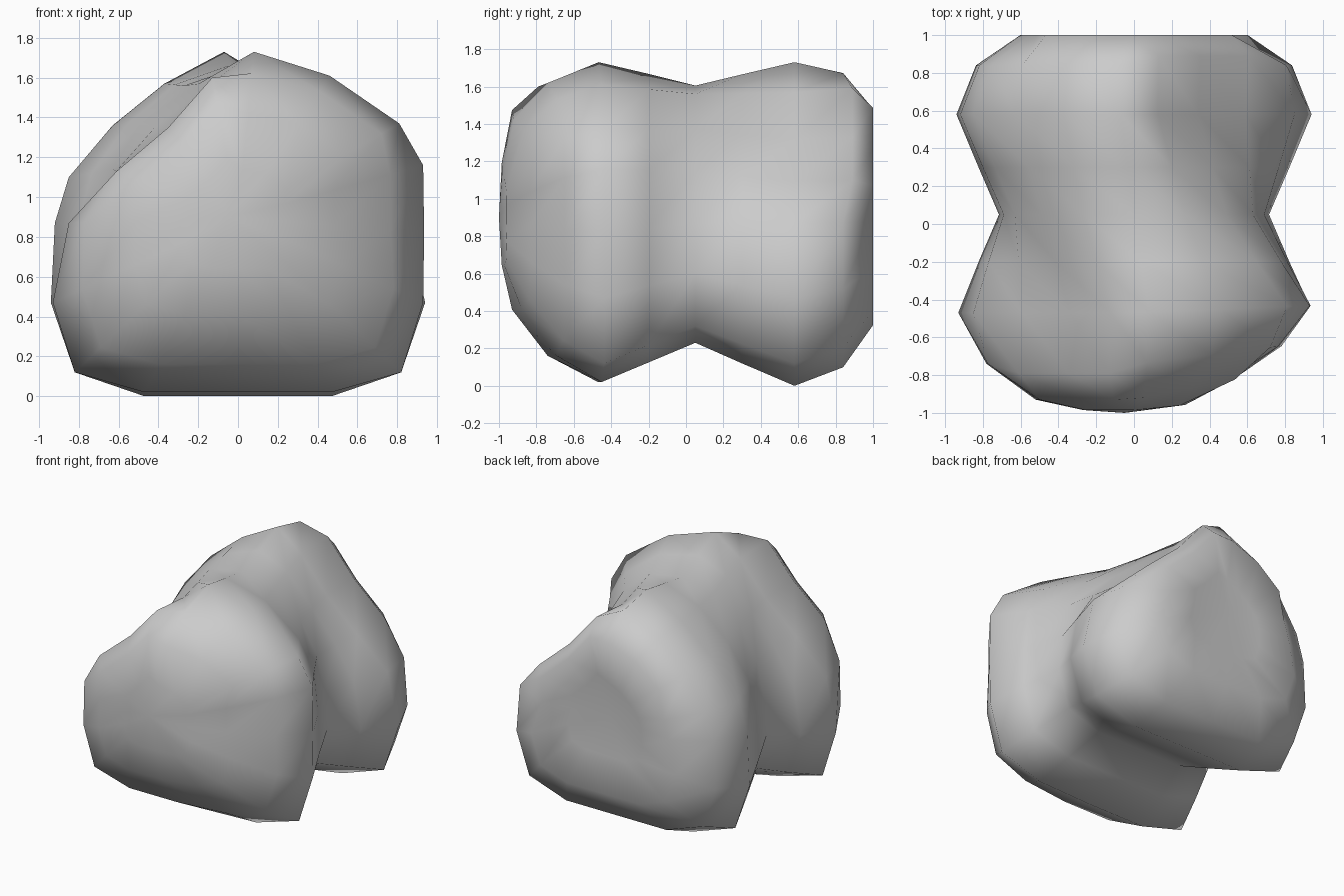
import bpy, bmesh

if "Cube" in bpy.data.objects:
    bpy.data.objects.remove(bpy.data.objects["Cube"])

# Cross-sections (x, z), matched point by point: each lobe has one upper shoulder cut away
FRONT = [(-.47, .02), (0, .02), (.47, .02), (.82, .12), (.93, .47), (.935, .82), (.93, 1.16), (.81, 1.37),
         (.46, 1.61), (.08, 1.73), (-.13, 1.6), (-.35, 1.35), (-.61, 1.13), (-.85, .87), (-.93, .47), (-.82, .12)]
BACK = [(-.47, .0), (0, .0), (.47, .0), (.82, .12), (.94, .47), (.85, .87), (.61, 1.1), (.35, 1.33),
        (.13, 1.59), (-.07, 1.73), (-.37, 1.57), (-.63, 1.36), (-.85, 1.1), (-.92, .87), (-.94, .47), (-.82, .12)]
# Narrow, evenly domed waist between the lobes (right half, mirrored)
half = [(.36, .23), (.63, .32), (.715, .6), (.69, .87), (.63, 1.14), (.49, 1.37), (.27, 1.56)]
WAIST = [(-.36, .23), (0, .23)] + half + [(0, 1.605)] + [(-x, z) for x, z in half[:0:-1]]

# Roles of the points: cut shoulder, its lower corner, crest, full shoulder, wall below it
FRONT_ROLES = {"cut": (10, 11, 12), "corner": (13,), "crest": (9,), "full": (7, 8), "wall": (5, 6)}
BACK_ROLES = {"cut": (6, 7, 8), "corner": (5,), "crest": (9,), "full": (10, 11), "wall": (12, 13)}


def lerp(a, b, t):
    return [(p[0] + (q[0] - p[0]) * t, p[1] + (q[1] - p[1]) * t) for p, q in zip(a, b)]


def cap(section, roles, s, cz=.9, **special):
    """Shrink a section about its middle, with separate factors for some roles."""
    out = []
    for i, (x, z) in enumerate(section):
        k = next((special[r] for r, ids in roles.items() if i in ids and r in special), s)
        out.append((x * k, cz + (z - cz) * k))
    return out


# Rings from front to back: (y, slant of the right half, rim push on the cut, section)
lobe_f = cap(FRONT, FRONT_ROLES, 1, cut=.97)
lobe_b = cap(BACK, BACK_ROLES, 1, cut=.97)
rings = [(-.985, .1, 0, cap(FRONT, FRONT_ROLES, .29, cut=.42, full=.3, wall=.25)),
         (-.93, .2, 0, cap(FRONT, FRONT_ROLES, .56, cut=.82, corner=.6, crest=.63, full=.66, wall=.52)),
         (-.74, .12, -.05, cap(FRONT, FRONT_ROLES, .84, cut=1, corner=.91, crest=.87, full=.89, wall=.82)),
         (-.47, .04, 0, lobe_f),
         (-.2, 0, 0, lerp(lobe_f, WAIST, .5)),
         (.05, 0, 0, WAIST),
         (.3, 0, 0, lerp(WAIST, lobe_b, .48)),
         (.58, 0, 0, lobe_b),
         (.84, 0, .05, cap(BACK, BACK_ROLES, .89, cut=1, corner=.95, crest=.93, full=.94)),
         (1.0, 0, 0, cap(BACK, BACK_ROLES, .64, cut=.85, corner=.6, crest=.7, full=.74, wall=.6)),
         (.975, 0, 0, cap(BACK, BACK_ROLES, .33, cut=.45))]

# Loft the rings and close both ends with fans
bm = bmesh.new()
loops = []
for y, k, push, sec in rings:
    cut = (FRONT_ROLES if y < 0 else BACK_ROLES)["cut"]
    loops.append([bm.verts.new((x, y + k * max(x, 0) + (push if i in cut else 0), z))
                  for i, (x, z) in enumerate(sec)])
n = len(FRONT)
for a, b in zip(loops, loops[1:]):
    for i in range(n):
        j = (i + 1) % n
        bm.faces.new((a[i], a[j], b[j], b[i]))
for loop, tip_y in ((loops[0], -1.0), (loops[-1], .97)):
    tip = bm.verts.new((-.05, tip_y, .9))
    for i in range(n):
        bm.faces.new((loop[i], loop[(i + 1) % n], tip))
bmesh.ops.recalc_face_normals(bm, faces=bm.faces)
for f in bm.faces:
    f.smooth = True

mesh = bpy.data.meshes.new("boulder")
bm.to_mesh(mesh)
bm.free()
bpy.context.collection.objects.link(bpy.data.objects.new("boulder", mesh))
